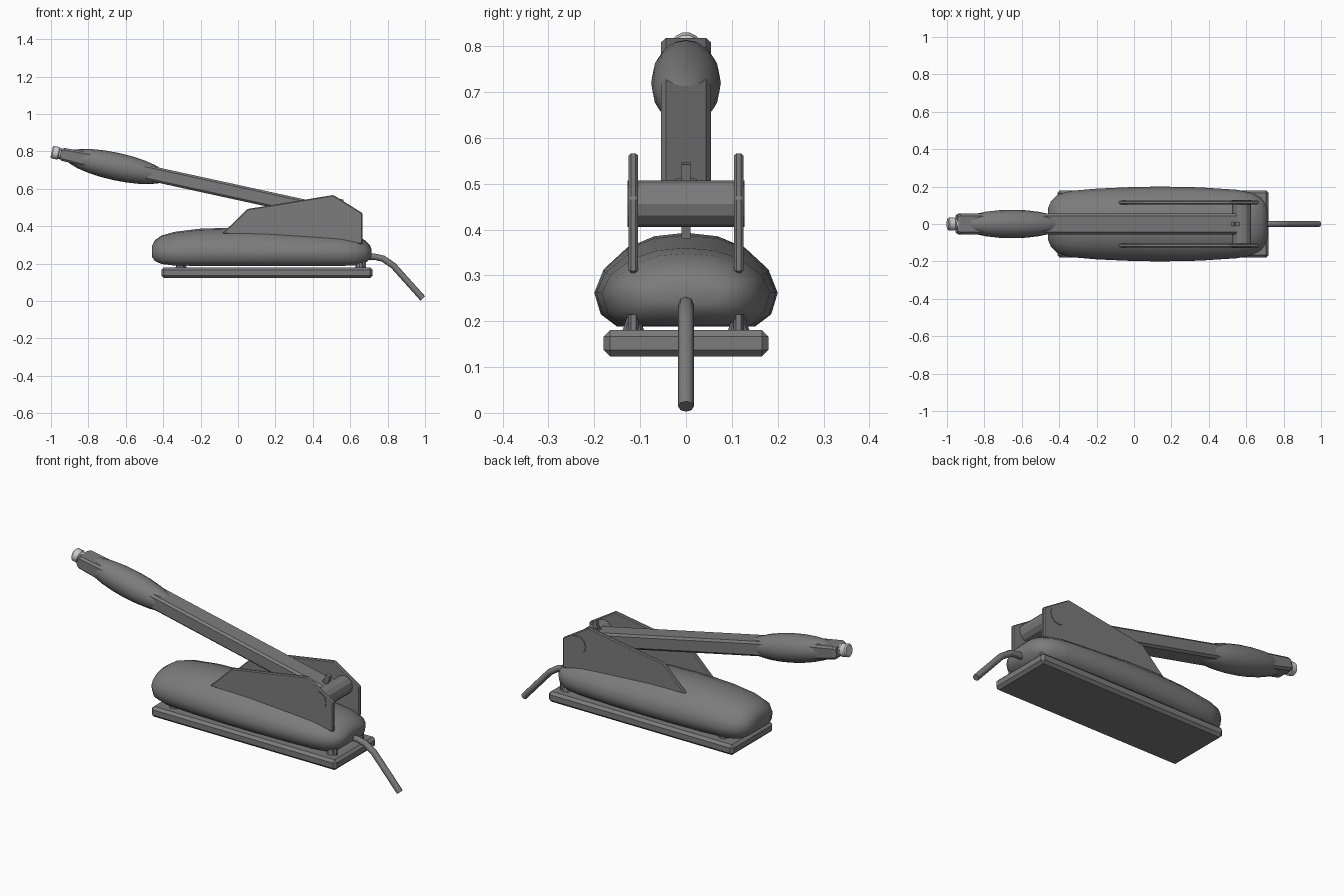
import bpy, bmesh, math
from mathutils import Vector, Matrix

cube = bpy.data.objects.get("Cube")
if cube:
    bpy.data.objects.remove(cube, do_unlink=True)


def material(name, value):
    m = bpy.data.materials.new(name)
    m.use_nodes = True
    col = (value, value, value, 1)
    m.diffuse_color = col
    m.node_tree.nodes["Principled BSDF"].inputs["Base Color"].default_value = col
    return m


GREY = material("dark grey", 0.2)
LIGHT = material("light grey", 0.6)


def finish(name, bm, mat=GREY, smooth=None, matrix=None):
    if matrix:
        bm.transform(matrix)
    bmesh.ops.recalc_face_normals(bm, faces=bm.faces[:])
    me = bpy.data.meshes.new(name)
    bm.to_mesh(me)
    bm.free()
    me.materials.append(mat)
    ob = bpy.data.objects.new(name, me)
    bpy.context.collection.objects.link(ob)
    if smooth:
        bpy.ops.object.select_all(action='DESELECT')
        ob.select_set(True)
        bpy.context.view_layer.objects.active = ob
        bpy.ops.object.shade_smooth_by_angle(angle=math.radians(smooth))
    return ob


def bevel(bm, width):
    bmesh.ops.bevel(bm, geom=bm.edges[:], offset=width, segments=1,
                    affect='EDGES', profile=0.5)


def box(name, center, size, width=0, matrix=None):
    bm = bmesh.new()
    bmesh.ops.create_cube(bm, size=1)
    bm.transform(Matrix.Translation(center) @ Matrix.Diagonal((*size, 1)))
    if width:
        bevel(bm, width)
    return finish(name, bm, matrix=matrix)


def cylinder(name, r1, r2, depth, sides, matrix, mat=GREY, smooth=None, width=0):
    bm = bmesh.new()
    bmesh.ops.create_cone(bm, cap_ends=True, segments=sides,
                          radius1=r1, radius2=r2, depth=depth)
    if width:
        caps = [e for e in bm.edges if abs(e.verts[0].co.z - e.verts[1].co.z) < 1e-5]
        bmesh.ops.bevel(bm, geom=caps, offset=width, segments=1, affect='EDGES')
    return finish(name, bm, mat, smooth, matrix)


def loft(name, rings, smooth=None, matrix=None):
    bm = bmesh.new()
    loops = [[bm.verts.new(p) for p in ring] for ring in rings]
    n = len(loops[0])
    for a, b in zip(loops, loops[1:]):
        for i in range(n):
            j = (i + 1) % n
            bm.faces.new((a[i], a[j], b[j], b[i]))
    bm.faces.new(loops[0])
    bm.faces.new(loops[-1])
    return finish(name, bm, GREY, smooth, matrix)


# Base plate and its four feet
box("base_plate", (0.155, 0, 0.152), (1.13, 0.36, 0.057), 0.014)
for end, x in (("front", -0.31), ("rear", 0.65)):
    for side, y in (("left", 0.115), ("right", -0.115)):
        cylinder(f"{end}_{side}_foot", 0.026, 0.014, 0.035, 8,
                 Matrix.Translation((x, y, 0.19)))
        cylinder(f"{end}_{side}_foot_bolt", 0.011, 0.011, 0.05, 6,
                 Matrix.Translation((x + 0.025, y, 0.19)))

# Rounded body: one cross-section scaled along x (x, half width, top, bottom)
half = [(0, 1), (0.35, 0.94), (0.65, 0.75), (0.9, 0.4), (1, 0),
        (0.93, -0.6), (0.75, -0.95)]
section = half + [(-y, z) for y, z in reversed(half[1:])]
stations = [(-0.46, 0.085, 0.295, 0.235), (-0.445, 0.12, 0.325, 0.212),
            (-0.41, 0.156, 0.35, 0.195), (-0.34, 0.177, 0.37, 0.186),
            (-0.2, 0.189, 0.387, 0.184), (0, 0.198, 0.393, 0.184),
            (0.15, 0.2, 0.388, 0.184), (0.35, 0.196, 0.372, 0.184),
            (0.55, 0.183, 0.36, 0.184), (0.63, 0.167, 0.348, 0.187),
            (0.68, 0.14, 0.325, 0.2), (0.705, 0.105, 0.298, 0.222),
            (0.713, 0.075, 0.28, 0.235)]
MID = 0.262
loft("body", [[(x, y * w, MID + z * ((top - MID) if z > 0 else (MID - bot)))
               for y, z in section] for x, w, top, bot in stations], 50)

# Side brackets
outline = [(-0.085, 0.36), (0.05, 0.492), (0.51, 0.567), (0.666, 0.47), (0.666, 0.305)]
for side, y in (("left", 0.115), ("right", -0.115)):
    bm = bmesh.new()
    face = bm.faces.new([bm.verts.new((x, y - 0.01, z)) for x, z in outline])
    new = bmesh.ops.extrude_face_region(bm, geom=[face])["geom"]
    bmesh.ops.translate(bm, vec=(0, 0.02, 0),
                        verts=[v for v in new if isinstance(v, bmesh.types.BMVert)])
    bevel(bm, 0.005)
    finish(f"{side}_bracket", bm)

# Pivot drum between the brackets
cylinder("pivot", 0.051, 0.051, 0.256, 12,
         Matrix.Translation((0.575, 0, 0.456)) @ Matrix.Rotation(math.pi / 2, 4, 'X'), smooth=20)

# Arm frame: local -x runs up the arm, origin at the pivot
tilt = Matrix.Translation((0.57, 0, 0.456)) @ Matrix.Rotation(math.atan(0.218), 4, 'Y')


def arm_ring(x, w, h, c=0.011):
    return [(x, y, z) for y, z in ((w, h - c), (w - c, h), (c - w, h), (-w, h - c),
                                   (-w, c - h), (c - w, -h), (w - c, -h), (w, c - h))]


loft("arm", [arm_ring(-1.555, 0.047, 0.027), arm_ring(-1.54, 0.055, 0.035),
             arm_ring(-1.4, 0.055, 0.04), arm_ring(0, 0.055, 0.04)], matrix=tilt)
box("pivot_pin", (-0.035, 0, 0), (0.025, 0.02, 0.165), matrix=tilt)
cylinder("pin_washer", 0.024, 0.024, 0.008, 12,
         tilt @ Matrix.Translation((-0.035, 0, 0.042)))

# Swollen hand grip
bm = bmesh.new()
bmesh.ops.create_uvsphere(bm, u_segments=16, v_segments=12, radius=1)
bm.transform(Matrix.Translation((-1.25, 0, -0.003)) @ Matrix.Diagonal((0.285, 0.076, 0.074, 1))
             @ Matrix.Rotation(math.pi / 2, 4, 'Y'))
finish("hand_grip", bm, GREY, 40, tilt)

# Light end cap
turn = Matrix.Rotation(-math.pi / 2, 4, 'Y')
cylinder("end_cap", 0.035, 0.035, 0.042, 14, tilt @ Matrix.Translation((-1.582, 0, 0)) @ turn,
         LIGHT, 30, 0.006)
cylinder("end_cap_collar", 0.03, 0.03, 0.03, 14,
         tilt @ Matrix.Translation((-1.555, 0, 0)) @ turn, LIGHT, 30)

# Power cord swept along a bent path
path = [Vector((x, 0, z)) for x, z in ((0.66, 0.237), (0.73, 0.237), (0.775, 0.227),
                                       (0.83, 0.19), (0.988, 0.014))]
rings = []
for i, p in enumerate(path):
    d = (path[min(i + 1, len(path) - 1)] - path[max(i - 1, 0)]).normalized()
    up = Vector((0, 1, 0)).cross(d)
    rings.append([p + 0.017 * (math.sin(a) * Vector((0, 1, 0)) + math.cos(a) * up)
                  for a in (k * math.tau / 8 for k in range(8))])
loft("power_cord", rings, 50)
